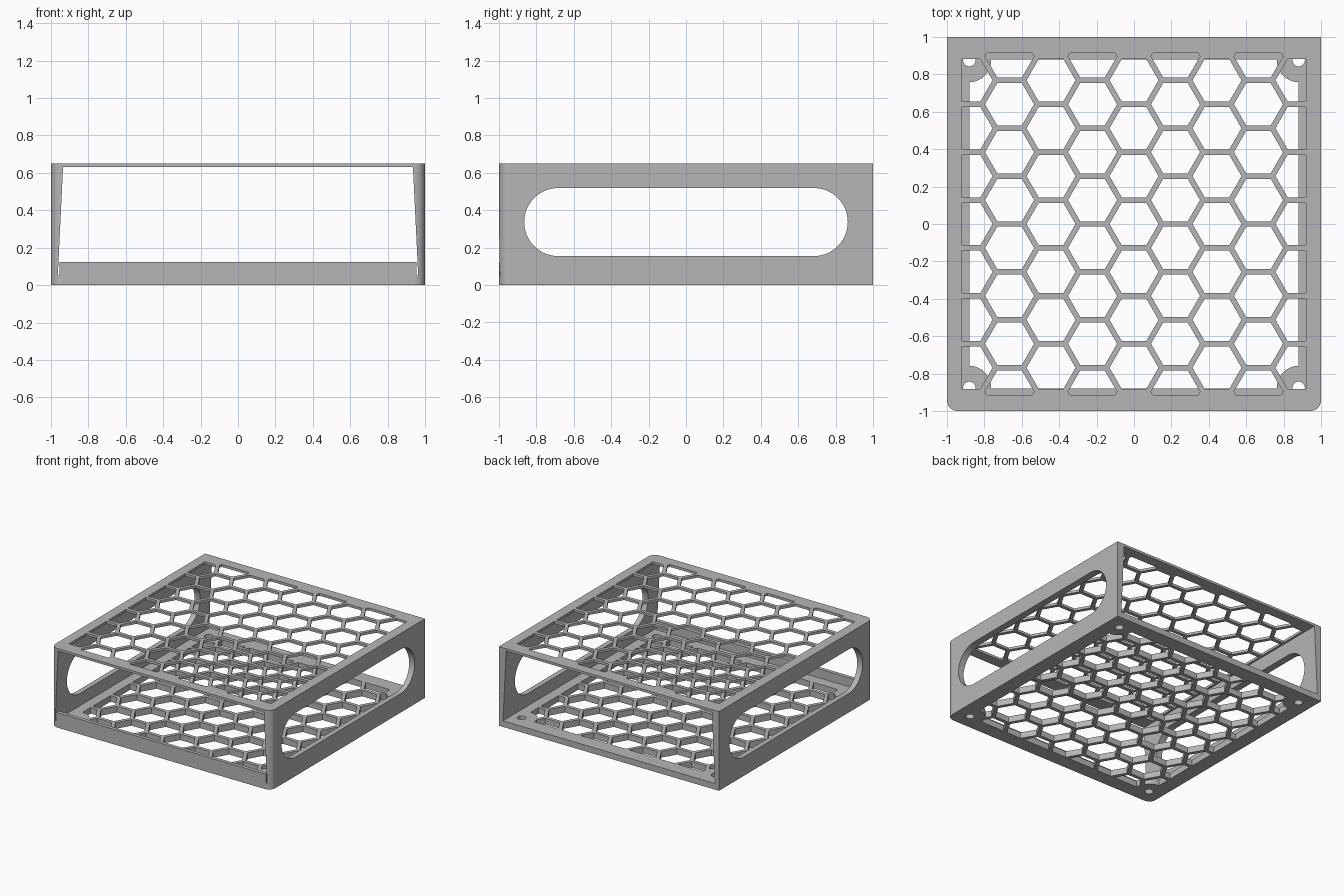
import bpy
import bmesh
import math
from mathutils import Vector

cube = bpy.data.objects.get("Cube")
if cube:
    bpy.data.objects.remove(cube, do_unlink=True)

grey = bpy.data.materials.new("plain_grey")
grey.use_nodes = True
colour = (0.47, 0.47, 0.47, 1)
grey.diffuse_color = colour
grey.node_tree.nodes["Principled BSDF"].inputs["Base Color"].default_value = colour

HEIGHT, FLOOR, ROOF = 0.65, 0.05, 0.63


def arc(cx, cy, r, start, end, n):
    """Points along an arc, angles in degrees."""
    return [(cx + r * math.cos(math.radians(start + (end - start) * i / n)),
             cy + r * math.sin(math.radians(start + (end - start) * i / n)))
            for i in range(n + 1)]


def prisms(name, outlines, lo, hi, axis="z"):
    """Extrude closed outlines along an axis into one mesh object."""
    place = {"x": lambda a, b, t: (t, a, b),
             "y": lambda a, b, t: (a, t, b),
             "z": lambda a, b, t: (a, b, t)}[axis]
    step = Vector(place(0, 0, hi - lo))
    bm = bmesh.new()
    for outline in outlines:
        face = bm.faces.new([bm.verts.new(place(a, b, lo)) for a, b in outline])
        ext = bmesh.ops.extrude_face_region(bm, geom=[face], use_keep_orig=True)
        top = [g for g in ext["geom"] if isinstance(g, bmesh.types.BMVert)]
        bmesh.ops.translate(bm, verts=top, vec=step)
    bmesh.ops.recalc_face_normals(bm, faces=bm.faces)
    mesh = bpy.data.meshes.new(name)
    bm.to_mesh(mesh)
    bm.free()
    mesh.materials.append(grey)
    obj = bpy.data.objects.new(name, mesh)
    bpy.context.collection.objects.link(obj)
    return obj


def combine(obj, tool, operation):
    """Apply a boolean and discard the tool object."""
    mod = obj.modifiers.new("combine", "BOOLEAN")
    mod.object, mod.operation, mod.solver = tool, operation, "EXACT"
    graph = bpy.context.evaluated_depsgraph_get()
    mesh = bpy.data.meshes.new_from_object(obj.evaluated_get(graph))
    obj.modifiers.clear()
    obj.data = mesh
    bpy.data.objects.remove(tool, do_unlink=True)


def rectangle(x, y):
    return [(-x, -y), (x, -y), (x, y), (-x, y)]


def honeycomb(x, y, lo, hi):
    """Hexagonal openings trimmed to a rectangular window."""
    pitch, radius = 0.256, 0.131
    cells = []
    for col in range(-4, 5):
        for row in range(-4, 5):
            cx = col * pitch * math.sqrt(3) / 2
            cy = (row + 0.5 * (col % 2)) * pitch
            if abs(cy) < 0.95:
                cells.append(arc(cx, cy, radius, 0, 300, 5))
    tool = prisms("openings", cells, lo, hi)
    combine(tool, prisms("window", [rectangle(x, y)], lo - 0.1, hi + 0.1), "INTERSECT")
    return tool


# Outer block with rounded front corners
r = 0.06
footprint = [(1, 1), (-1, 1)]
footprint += arc(-1 + r, -1 + r, r, 180, 270, 14)
footprint += arc(1 - r, -1 + r, r, 270, 360, 14)
shell = prisms("shell", [footprint], 0, HEIGHT)

# Open interior with walls that thicken toward the roof
inside = [(-0.963, FLOOR), (0.963, FLOOR), (0.935, ROOF), (-0.935, ROOF)]
combine(shell, prisms("interior", [inside], -1.5, 1.5, "y"), "DIFFERENCE")

# Rounded slot through both side walls
slot = arc(0.683, 0.337, 0.182, -90, 90, 24) + arc(-0.683, 0.337, 0.182, 90, 270, 24)
combine(shell, prisms("side_slot", [slot], -1.5, 1.5, "x"), "DIFFERENCE")

# Honeycomb roof and floor
combine(shell, honeycomb(0.918, 0.915, ROOF - 0.05, HEIGHT + 0.1), "DIFFERENCE")
combine(shell, honeycomb(0.88, 0.88, -0.1, FLOOR + 0.04), "DIFFERENCE")

# Round screw bosses in the floor corners, each with a hole
corners = [(sx * 0.88, sy * 0.875) for sx in (-1, 1) for sy in (-1, 1)]
bosses = [arc(x, y, 0.117, 0, 350, 35) for x, y in corners]
combine(shell, prisms("bosses", bosses, 0, FLOOR), "UNION")
holes = [arc(x, y, 0.033, 0, 345, 23) for x, y in corners]
combine(shell, prisms("holes", holes, -0.1, FLOOR + 0.1), "DIFFERENCE")

# Retaining lip along the front edge
lip = [(-1, FLOOR - 0.01), (-0.97, FLOOR - 0.01), (-0.97, 0.123), (-1, 0.123)]
prisms("front_lip", [lip], -0.953, 0.953, "x")
